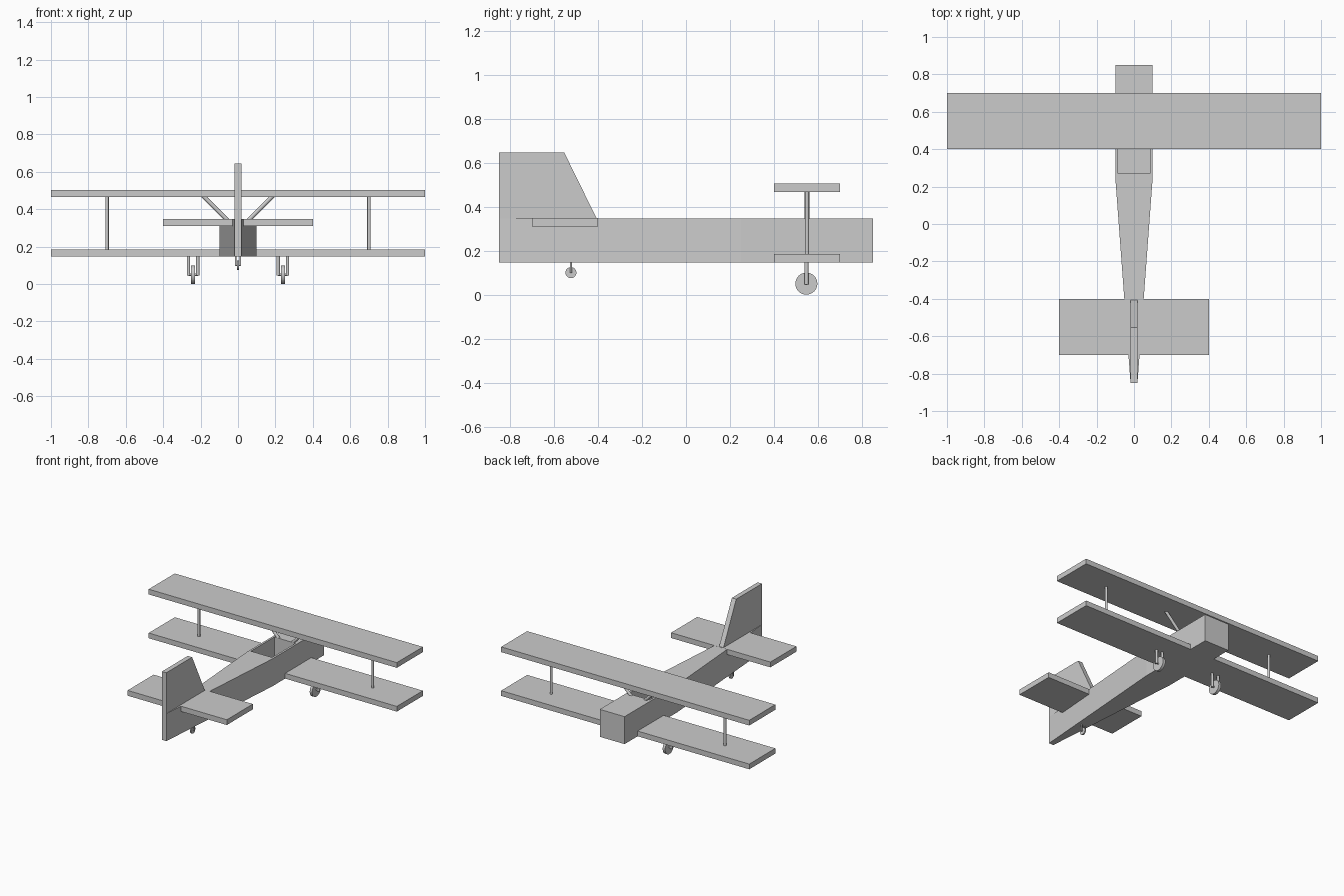
import bpy, bmesh, math
from mathutils import Vector

if "Cube" in bpy.data.objects:
    bpy.data.objects.remove(bpy.data.objects["Cube"])

grey = bpy.data.materials.new("plain grey")
grey.diffuse_color = (0.6, 0.6, 0.6, 1)
grey.use_nodes = True
grey.node_tree.nodes["Principled BSDF"].inputs["Base Color"].default_value = grey.diffuse_color


def finish(name, bm):
    bmesh.ops.recalc_face_normals(bm, faces=bm.faces[:])
    me = bpy.data.meshes.new(name)
    bm.to_mesh(me)
    bm.free()
    me.materials.append(grey)
    ob = bpy.data.objects.new(name, me)
    bpy.context.collection.objects.link(ob)
    return ob


def prism(name, points, offset):
    """Extrude a flat outline along an offset vector."""
    bm = bmesh.new()
    face = bm.faces.new([bm.verts.new(p) for p in points])
    ext = bmesh.ops.extrude_face_region(bm, geom=[face])
    verts = [v for v in ext["geom"] if isinstance(v, bmesh.types.BMVert)]
    bmesh.ops.translate(bm, vec=offset, verts=verts)
    return finish(name, bm)


def box(name, x0, x1, y0, y1, z0, z1):
    return prism(name, [(x0, y0, z0), (x1, y0, z0), (x1, y1, z0), (x0, y1, z0)], (0, 0, z1 - z0))


def rod(name, a, b, r, n=24):
    a, b = Vector(a), Vector(b)
    bm = bmesh.new()
    bmesh.ops.create_cone(bm, cap_ends=True, segments=n, radius1=r, radius2=r, depth=(b - a).length)
    bm.transform((b - a).to_track_quat("Z", "Y").to_matrix().to_4x4())
    bmesh.ops.translate(bm, vec=(a + b) / 2, verts=bm.verts[:])
    return finish(name, bm)


def wheel_unit(name, x, y, z, s):
    """Wheel held between two fork legs, s = overall scale."""
    rod(name + "_wheel", (x - 0.01 * s, y, z), (x + 0.01 * s, y, z), 0.05 * s, 32)
    rod(name + "_axle", (x - 0.025 * s, y, z), (x + 0.025 * s, y, z), 0.006 * s, 12)
    for i, d in enumerate((-0.025, 0.025)):
        rod(f"{name}_fork_{i}", (x + d * s, y, z - 0.005 * s), (x + d * s, y, 0.155), 0.009 * s)


# Fuselage: square nose tapering to the tail, with a cockpit recess
half = [(0.1, 0.85), (0.1, 0.25), (0.0185, -0.85)]
outline = half + [(-x, y) for x, y in reversed(half)]
fuselage = prism("fuselage", [(x, y, 0.147) for x, y in outline], (0, 0, 0.2))
cutter = box("cockpit_cutter", -0.085, 0.085, 0.27, 0.54, 0.165, 0.5)
cutter.hide_render = True
cutter.hide_viewport = True
cut = fuselage.modifiers.new("cockpit", "BOOLEAN")
cut.operation = "DIFFERENCE"
cut.solver = "EXACT"
cut.object = cutter

# Wings and tail surfaces
box("upper_wing", -1, 1, 0.4, 0.7, 0.466, 0.504)
for side in (-1, 1):
    x0, x1 = sorted((side * 0.095, side))
    box(f"lower_wing_{side}", x0, x1, 0.4, 0.7, 0.147, 0.185)
box("tailplane", -0.4, 0.4, -0.7, -0.4, 0.309, 0.3475)
prism("fin", [(-0.0175, -0.85, 0.34), (-0.0175, -0.403, 0.34),
              (-0.0175, -0.553, 0.645), (-0.0175, -0.85, 0.645)], (0.035, 0, 0))

# Struts and landing gear
for side in (-1, 1):
    rod(f"wing_strut_{side}", (side * 0.7, 0.55, 0.17), (side * 0.7, 0.55, 0.48), 0.009)
    rod(f"cabane_strut_{side}", (side * 0.05, 0.55, 0.335), (side * 0.195, 0.55, 0.48), 0.0105)
    wheel_unit(f"main_{side}", side * 0.24, 0.547, 0.05, 1)
wheel_unit("tail", 0, -0.523, 0.1, 0.5)
